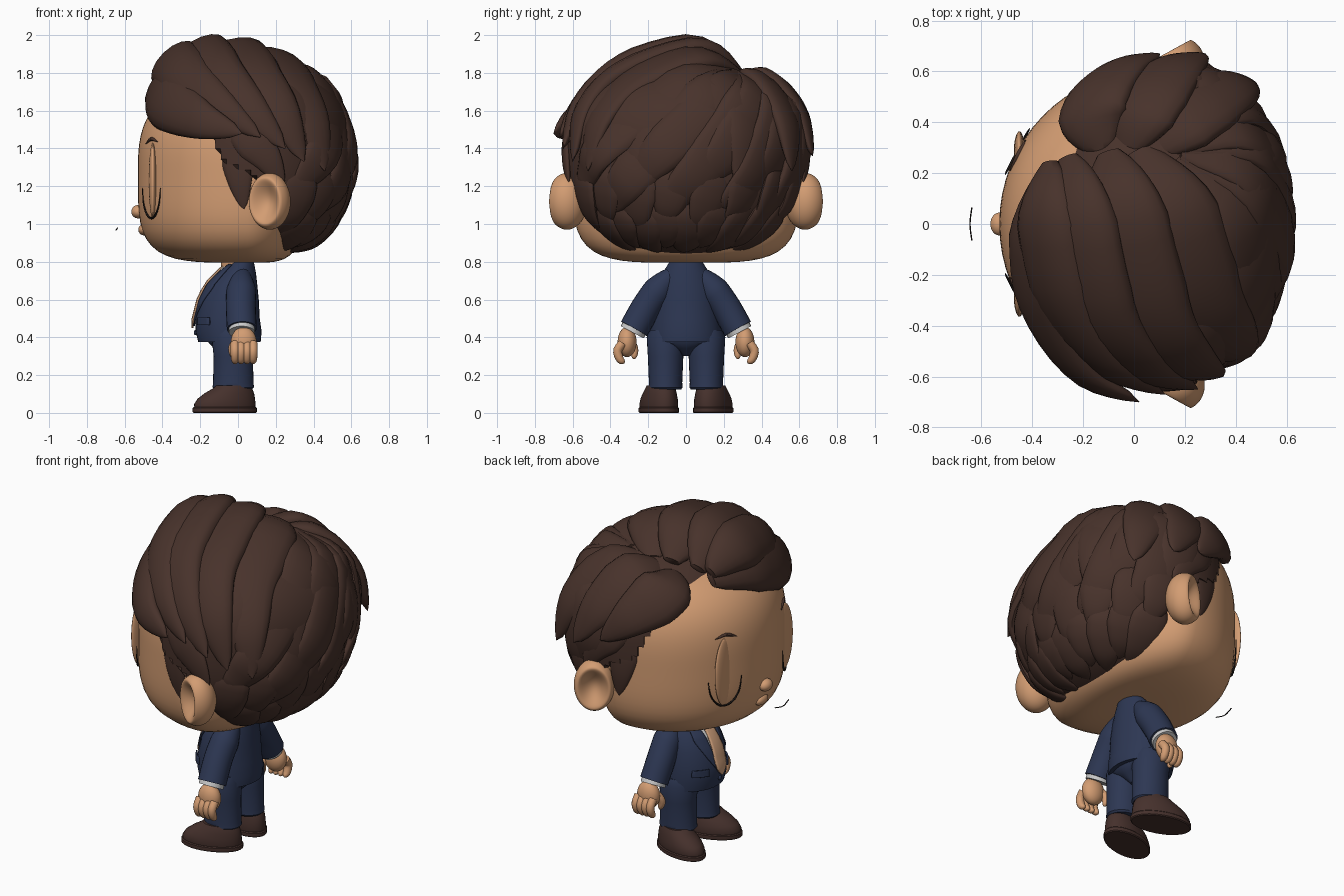
import bpy, bmesh, math
from mathutils import Vector

if "Cube" in bpy.data.objects:
    bpy.data.objects.remove(bpy.data.objects["Cube"])


def material(name, rgb):
    m = bpy.data.materials.new(name)
    m.use_nodes = True
    m.diffuse_color = (*rgb, 1)
    bsdf = m.node_tree.nodes["Principled BSDF"]
    bsdf.inputs["Base Color"].default_value = (*rgb, 1)
    bsdf.inputs["Roughness"].default_value = 0.8
    return m


SKIN = material("skin", (0.65, 0.335, 0.17))
HAIR = material("hair brown", (0.064, 0.032, 0.024))
NAVY = material("navy cloth", (0.026, 0.038, 0.086))
SHOE = material("shoe brown", (0.06, 0.03, 0.025))
SHIRT = material("shirt white", (0.6, 0.6, 0.6))
DARK = material("dark line", (0.012, 0.009, 0.008))
TIE = material("peach tie", (0.66, 0.37, 0.21))


def finish(name, bm, mat, angle=50, mirror=False):
    bmesh.ops.recalc_face_normals(bm, faces=bm.faces)
    me = bpy.data.meshes.new(name)
    bm.to_mesh(me)
    bm.free()
    ob = bpy.data.objects.new(name, me)
    bpy.context.collection.objects.link(ob)
    me.materials.append(mat)
    if mirror:
        ob.modifiers.new("mirror", "MIRROR").use_axis = (False, True, False)
    bpy.ops.object.select_all(action="DESELECT")
    ob.select_set(True)
    bpy.context.view_layer.objects.active = ob
    bpy.ops.object.shade_smooth_by_angle(angle=math.radians(angle))
    return ob


def ball(name, center, radii, mat, mirror=False, shape=None, seg=32):
    """Sphere reshaped by an optional function of its unit direction."""
    bm = bmesh.new()
    bmesh.ops.create_uvsphere(bm, u_segments=seg, v_segments=seg * 2 // 3, radius=1)
    for v in bm.verts:
        d = v.co.normalized()
        v.co = shape(d) if shape else Vector(center) + d * Vector(radii)
    return finish(name, bm, mat, 60, mirror)


def skin_rings(bm, rings):
    rows = [[bm.verts.new(p) for p in ring] for ring in rings]
    n = len(rows[0])
    for a, b in zip(rows, rows[1:]):
        for i in range(n):
            bm.faces.new((a[i], a[(i + 1) % n], b[(i + 1) % n], b[i]))
    bm.faces.new(rows[0])
    bm.faces.new(rows[-1])


def loft(name, rings, mat, y=0, mirror=False, n=32, twist=0):
    """Stacked ellipses: (z, centre x, radius x, radius y)."""
    bm = bmesh.new()
    angles = [2 * math.pi * i / n for i in range(n)]
    skin_rings(bm, [[(cx + rx * math.cos(a), y + ry * math.sin(a) - twist * (cx + rx * math.cos(a)), z)
                     for a in angles] for z, cx, rx, ry in rings])
    return finish(name, bm, mat, 40, mirror)


def spline(pts, t):
    """Catmull-Rom point at t in 0..1."""
    p = [Vector(q) for q in pts]
    p = [2 * p[0] - p[1]] + p + [2 * p[-1] - p[-2]]
    s = min(t * (len(p) - 3), len(p) - 3.0001)
    i, f = int(s), s - int(s)
    a, b, c, d = p[i:i + 4]
    return 0.5 * (2 * b + (c - a) * f + (2 * a - 5 * b + 4 * c - d) * f * f + (3 * b - a - 3 * c + d) * f ** 3)


def sweep(name, pts, width, mat, out=None, flat=1, mirror=False, steps=18, n=12):
    """Oval tube along a path; width is a function of t, out is the centre the flat side faces away from."""
    bm = bmesh.new()
    rings = []
    for k in range(steps + 1):
        t = k / steps
        p = spline(pts, t)
        tan = (spline(pts, min(1, t + .02)) - spline(pts, max(0, t - .02))).normalized()
        up = (p - out) if out else Vector((1, 0.01, 0))
        side = tan.cross(up).normalized()
        up = side.cross(tan)
        w = width(t)
        rings.append([p + side * w * math.cos(a) + up * w * flat * math.sin(a)
                      for a in (2 * math.pi * i / n for i in range(n))])
    skin_rings(bm, rings)
    return finish(name, bm, mat, 60, mirror)


# Head: wide rounded block, squarer at the jaw and flat under the chin
def squareness(z):
    return 2.8 if z > 0 else 4.2


def head_shape(d):
    e = squareness(d.z)
    r = (math.hypot(d.x, d.y) ** e + abs(d.z) ** e) ** (-1 / e)
    return Vector((0.05 + d.x * r * (0.58 if d.x < 0 else 0.3), d.y * r * 0.6, 1.28 + d.z * r * 0.485))


def face_point(y, z, lift=0.0):
    e = squareness(z - 1.28)
    h = (1 - abs((z - 1.28) / 0.485) ** e) ** (1 / e)
    return Vector((0.05 - 0.58 * math.sqrt(max(0, h * h - (y / 0.6) ** 2)) - lift, y, z))


ball("head", None, None, SKIN, shape=head_shape, seg=64)
ball("nose", (-0.53, 0, 1.065), (0.035, 0.045, 0.035), SKIN)
ball("lips", face_point(0, 0.97, -0.01), (0.03, 0.055, 0.03), SKIN)
ball("eyelids", face_point(0.28, 1.23, -0.012), (0.022, 0.085, 0.2), SKIN, mirror=True)
lash = [face_point(0.285 + 0.09 * math.cos(a), 1.19 + 0.16 * math.sin(a), 0.008)
        for a in (math.pi * (1 + i / 6) for i in range(7))]
sweep("lashes", lash, lambda t: 0.002 + 0.004 * math.sin(math.pi * t), DARK, mirror=True, n=6)
brow = [face_point(y, z, 0.002) for y, z in ((0.21, 1.425), (0.27, 1.45), (0.33, 1.435))]
sweep("eyebrows", brow, lambda t: 0.002 + 0.008 * math.sin(math.pi * t), HAIR, mirror=True, n=6)
sweep("smile_line", [(-0.638, -0.065, 0.98), (-0.645, 0, 0.968), (-0.638, 0.065, 0.98)],
      lambda t: 0.003, DARK, n=6)


# Ears: plump rounded discs with a smooth bowl, turned slightly forward
def ear_shape(d):
    p = Vector((d.x * 0.112, d.y * 0.105, d.z * 0.15))
    rim = math.hypot(d.x, d.z)
    if d.y > 0:
        p.y -= 0.1 * max(0, 1 - (rim / 0.85) ** 2) ** 1.3
    c, s = math.cos(0.5), math.sin(0.5)
    return Vector((0.168 + p.x * c - p.y * s, 0.63 + p.x * s + p.y * c, 1.12 + p.z))


ball("ears", None, None, SKIN, mirror=True, shape=ear_shape, seg=56)

# Hair mass: closed cap whose face side sinks into the head
HUB = Vector((0.1, 0, 1.4))


def hairline(z):
    knots = [(0.8, 0.22), (1.1, 0.23), (1.26, 0.06), (1.32, -0.1), (1.5, -0.17), (1.62, -0.27), (1.75, -0.5), (2.1, -0.6)]
    for (z0, x0), (z1, x1) in zip(knots, knots[1:]):
        if z <= z1:
            return x0 + (x1 - x0) * max(0, z - z0) / (z1 - z0)
    return -0.6


def cap_point(d, lift=1.0):
    d = d.normalized()
    e = 2.3 if d.z > 0 else 2.5
    r = (math.hypot(d.x, d.y) ** e + abs(d.z) ** e) ** (-1 / e) * lift
    return HUB + Vector((d.x * 0.5, d.y * 0.64, d.z * (0.44 if d.z > 0 else 0.575))) * r


def cap_shape(d):
    p = cap_point(d)
    return p if p.x > hairline(p.z) else HUB + (p - HUB) * 0.72


ball("hair_cap", None, None, HAIR, shape=cap_shape, seg=96)


def taper(w):
    return lambda t: 0.003 + w * min(1, (t + 0.03) / 0.3) ** 0.6 * min(1, (1 - t) / 0.55) ** 0.65


def lock(name, pts, w, flat=0.45, mirror=False):
    sweep(name, pts, taper(w), HAIR, out=HUB, flat=flat, mirror=mirror, n=16)


# Large swept locks, starting at the parting
SWOOP = [
    ([(-0.33, .23, 1.73), (-0.37, -.03, 1.74), (-0.34, -.33, 1.64), (-0.2, -.58, 1.55), (0.02, -.7, 1.48)], .17, .5),
    ([(-0.33, .24, 1.78), (-0.34, .03, 1.85), (-0.27, -.3, 1.77), (-0.1, -.55, 1.63), (0.12, -.67, 1.46)], .15, .55),
    ([(-0.26, .26, 1.79), (-0.22, .03, 1.89), (-0.13, -.34, 1.79), (0.05, -.56, 1.62), (0.25, -.65, 1.4)], .17, .5),
    ([(-0.1, .28, 1.8), (-0.05, .05, 1.9), (0.06, -.34, 1.78), (0.22, -.54, 1.6), (0.35, -.6, 1.33)], .18, .45),
    ([(0.02, .29, 1.79), (0.15, .05, 1.87), (0.26, -.28, 1.74), (0.39, -.46, 1.54), (0.46, -.52, 1.28)], .18, .4),
    ([(0.12, .29, 1.79), (0.3, .05, 1.8), (0.43, -.18, 1.64), (0.53, -.27, 1.4), (0.53, -.3, 1.12)], .17, .33),
    ([(0.17, .29, 1.78), (0.38, .12, 1.68), (0.53, .02, 1.52), (0.58, -.05, 1.3), (0.53, -.08, 1.06)], .16, .33),
]
for i, (pts, w, flat) in enumerate(SWOOP):
    lock(f"swept_lock_{i + 1}", pts, w, flat)
SIDE = [
    ([(-0.13, .28, 1.74), (-0.16, .45, 1.69), (-0.05, .6, 1.57), (0.1, .67, 1.42)], .15),
    ([(-0.04, .28, 1.76), (0.03, .45, 1.72), (0.16, .6, 1.57), (0.28, .67, 1.36)], .16),
    ([(0.05, .28, 1.76), (0.2, .42, 1.71), (0.38, .53, 1.53), (0.47, .56, 1.28)], .16),
    ([(0.13, .27, 1.76), (0.36, .3, 1.67), (0.52, .31, 1.46), (0.54, .29, 1.14)], .16),
]
for i, (pts, w) in enumerate(SIDE):
    lock(f"side_lock_{i + 1}", pts, w, 0.42)

# Long locks fanning from the crown down the back, in two lengths
CROWN = Vector((0.1, 0.42, 0.85))
for i in range(9):
    a = -1.15 + i * 0.29
    tip = Vector((math.cos(a), math.sin(a), -0.4 - 0.25 * (i % 2)))
    bend = Vector((-math.sin(a), math.cos(a), 0)) * 0.15
    path = [cap_point(CROWN.lerp(tip, t) + bend * math.sin(math.pi * t), 0.985) for t in (0.05, 0.35, 0.65, 0.85, 1)]
    lock(f"back_lock_{i + 1}", path, .13, 0.34)

# Longer pointed locks at the nape
for tier, (count, span, top, drop) in enumerate([(8, 1.15, -0.1, 0.75), (9, 1.05, -0.45, 0.72)]):
    for i in range(count):
        a = span * (2 * i / (count - 1) - 1)
        path = [cap_point(Vector((math.cos(a + s), math.sin(a + s), math.tan(top - t * (drop - 0.12 * (i % 2))))), lift)
                for t, s, lift in ((0, .12, .95), (0.35, .06, .98), (0.7, 0, 1.0), (1, -.08, 1.0))]
        lock(f"nape_lock_{tier + 1}_{i + 1}", path, .105, 0.3)
lock("sideburns", [(0.02, .56, 1.5), (0.0, .585, 1.36), (0.01, .6, 1.22), (0.03, .595, 1.08)], .085, 0.3, True)
lock("temple_locks", [(-0.02, .55, 1.6), (0.06, .61, 1.46), (0.16, .63, 1.34), (0.24, .62, 1.2)], .1, 0.35, True)

# Jacket
JACKET = [(0.375, -0.045, .165, .188), (0.43, -0.05, .175, .19), (0.5, -0.055, .17, .185), (0.6, -0.045, .155, .175),
          (0.68, -0.03, .132, .155), (0.74, -0.005, .1, .125), (0.795, 0.02, .065, .09)]
loft("jacket", JACKET, NAVY)


def front(y, z, lift):
    for a, b in zip(JACKET, JACKET[1:]):
        if z <= b[0]:
            f = (z - a[0]) / (b[0] - a[0])
            cx, rx, ry = (a[k] + (b[k] - a[k]) * f for k in (1, 2, 3))
            return Vector((cx - rx * math.sqrt(max(0, 1 - (y / ry) ** 2)) - lift, y, z))


def panel(name, rows, lift, mat, mirror=False):
    """Thin plate on the jacket front; rows are (z, y from, y to)."""
    bm = bmesh.new()
    fine = [spline(rows, i / 12) for i in range(13)]
    grid = [[bm.verts.new(front(y0 + (y1 - y0) * j / 6, z, lift)) for j in range(7)] for z, y0, y1 in fine]
    for a, b in zip(grid, grid[1:]):
        for j in range(6):
            bm.faces.new((a[j], a[j + 1], b[j + 1], b[j]))
    ob = finish(name, bm, mat, 40, mirror)
    ob.modifiers.new("thickness", "SOLIDIFY").thickness = 0.009
    ob.modifiers["thickness"].offset = 0


panel("shirt_front", [(0.785, -.06, .06), (0.7, -.06, .06), (0.6, -.045, .045), (0.47, -.006, .006)], .004, SHIRT)
panel("tie", [(0.775, -.035, .035), (0.735, -.032, .032), (0.6, -.047, .047), (0.5, -.042, .042), (0.45, -.006, .006)], .016, TIE)
panel("lapels", [(0.785, .06, .08), (0.7, .055, .11), (0.65, .05, .115), (0.56, .04, .08), (0.46, .006, .016)], .009, NAVY, True)
panel("pocket_flaps", [(0.505, .085, .157), (0.485, .085, .16), (0.465, .085, .16)], .008, NAVY, True)
ball("jacket_button", front(0, 0.425, 0.002), (0.008, 0.014, 0.014), NAVY, seg=16)

# Neck and collar
loft("neck", [(0.74, -0.02, .07, .07), (0.84, -0.02, .07, .07)], SKIN)
loft("shirt_collar", [(0.73, -0.02, .088, .09), (0.765, -0.015, .08, .082), (0.78, -0.01, .073, .075)], SHIRT)

# Sleeves, cuffs and hands
sweep("sleeves", [(0.02, .065, .735), (0.018, .135, .665), (0.015, .21, .56), (0.02, .275, .445)],
      lambda t: 0.045 + 0.034 * min(1, t * 2.5), NAVY, mirror=True, n=24)
sweep("cuffs", [(0.02, .27, .455), (0.02, .285, .427)], lambda t: 0.069, SHIRT, mirror=True, steps=2, n=24)
ball("palms", (0.03, .312, .375), (0.068, .05, .08), SKIN, mirror=True)
for i in range(4):
    x = 0.08 - i * 0.032
    sweep(f"finger_{i + 1}", [(x, .335, .37), (x, .362, .33), (x, .35, .285), (x, .325, .265)],
          lambda t: 0.023 * math.sqrt(1.05 - t ** 4), SKIN, mirror=True, steps=10)
sweep("thumbs", [(-0.005, .3, .39), (-0.03, .275, .34), (-0.02, .275, .285)],
      lambda t: 0.022 * math.sqrt(1.05 - t ** 4), SKIN, mirror=True, steps=10)

# Trousers
loft("trouser_legs", [(0.125, -0.025, .1, .083), (0.135, -0.025, .11, .09), (0.16, -0.025, .107, .088),
                      (0.3, -0.025, .104, .094), (0.4, -0.03, .11, .1), (0.44, -0.03, .1, .085)],
     NAVY, y=0.108, mirror=True)
loft("trouser_seat", [(0.3, -0.03, .05, .025), (0.34, -0.03, .095, .08), (0.37, -0.03, .125, .16), (0.42, -0.03, .135, .175)], NAVY)

# Shoes with soles, toes turned out
loft("shoes", [(0.02, -0.07, .16, .094), (0.045, -0.07, .163, .098), (0.075, -0.062, .152, .094),
               (0.105, -0.045, .13, .086), (0.128, -0.03, .105, .078), (0.145, -0.025, .09, .07)],
     SHOE, y=0.13, mirror=True, twist=0.2)
loft("soles", [(0.0, -0.07, .165, .097), (0.005, -0.07, .17, .102), (0.025, -0.07, .17, .102), (0.03, -0.07, .165, .097)],
     SHOE, y=0.13, mirror=True, twist=0.2)
